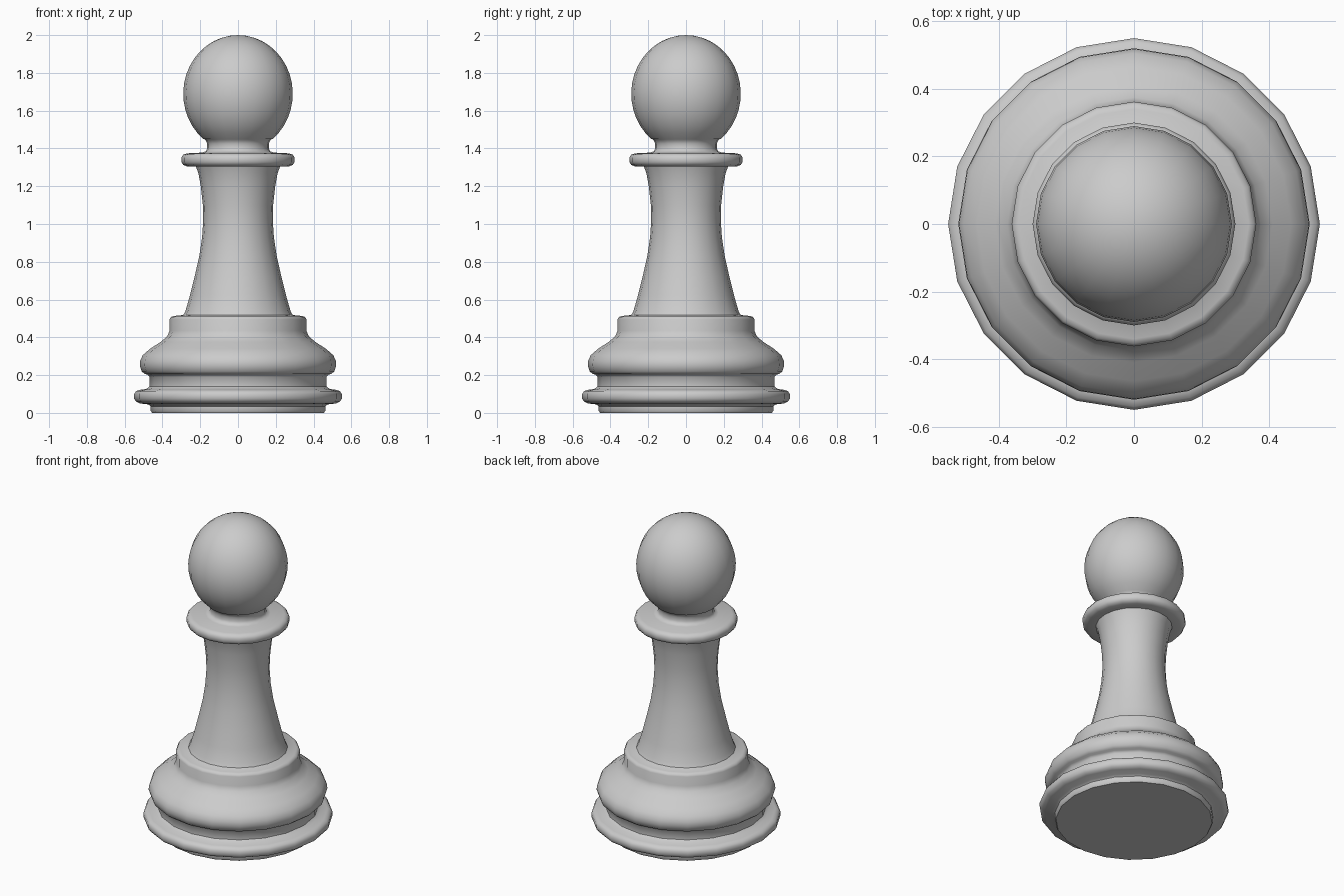
import bpy, bmesh, math
from mathutils import Vector

SIDES = 20

cube = bpy.data.objects.get("Cube")
if cube:
    bpy.data.objects.remove(cube, do_unlink=True)

grey = bpy.data.materials.new("plain grey")
grey.use_nodes = True
colour = (0.6, 0.6, 0.6, 1)
grey.diffuse_color = colour
grey.node_tree.nodes["Principled BSDF"].inputs["Base Color"].default_value = colour


def lathe(name, profile, cap_bottom=False):
    """Turn a (radius, height) profile around the z axis."""
    bm = bmesh.new()
    rings = []
    for r, z in profile:
        if r < 1e-4:
            rings.append([bm.verts.new((0, 0, z))] * SIDES)
            continue
        angles = [math.tau * i / SIDES for i in range(SIDES)]
        rings.append([bm.verts.new((r * math.cos(a), r * math.sin(a), z)) for a in angles])
    for low, high in zip(rings, rings[1:]):
        for i in range(SIDES):
            j = (i + 1) % SIDES
            corners = dict.fromkeys((low[i], low[j], high[j], high[i]))
            bm.faces.new(list(corners))
    if cap_bottom:
        bm.faces.new(rings[0][::-1])
    mesh = bpy.data.meshes.new(name)
    bm.to_mesh(mesh)
    bm.free()
    mesh.materials.append(grey)
    obj = bpy.data.objects.new(name, mesh)
    bpy.context.collection.objects.link(obj)
    bpy.ops.object.select_all(action="DESELECT")
    obj.select_set(True)
    bpy.context.view_layer.objects.active = obj
    bpy.ops.object.shade_smooth_by_angle(angle=math.radians(50))
    return obj


# Stepped foot: plinth, thin ring, groove, large bulge and shoulder
lathe("base", [
    (0.455, 0), (0.462, 0.01), (0.462, 0.035), (0.475, 0.045),
    (0.52, 0.05), (0.54, 0.06), (0.55, 0.075), (0.55, 0.1), (0.54, 0.115),
    (0.52, 0.122), (0.485, 0.127), (0.468, 0.14), (0.468, 0.19), (0.48, 0.203),
    (0.495, 0.207), (0.51, 0.22), (0.52, 0.25), (0.518, 0.275), (0.505, 0.305),
    (0.465, 0.34), (0.41, 0.375), (0.375, 0.405), (0.362, 0.435),
    (0.362, 0.495), (0.355, 0.508), (0.34, 0.513), (0.29, 0.518), (0.27, 0.535),
], cap_bottom=True)

# Waisted column
lathe("column", [
    (0.29, 0.517), (0.278, 0.54), (0.255, 0.62), (0.23, 0.72), (0.205, 0.83),
    (0.19, 0.93), (0.184, 1.02), (0.186, 1.1), (0.197, 1.2), (0.21, 1.27),
    (0.225, 1.31),
])

# Flat collar with rounded rim, then the short neck
lathe("collar", [
    (0.21, 1.303), (0.27, 1.305), (0.29, 1.313), (0.3, 1.328), (0.3, 1.352),
    (0.29, 1.367), (0.27, 1.374), (0.19, 1.378), (0.17, 1.385), (0.163, 1.4),
    (0.163, 1.425), (0.17, 1.442), (0.186, 1.455),
])

# Slightly tall ball head, left open where it meets the neck
STEPS = 16
START = math.radians(-51)
head = []
for k in range(STEPS + 1):
    t = START + (math.pi / 2 - START) * k / STEPS
    head.append((0.29 * math.cos(t), 1.69 + 0.31 * math.sin(t)))
lathe("head", head)
